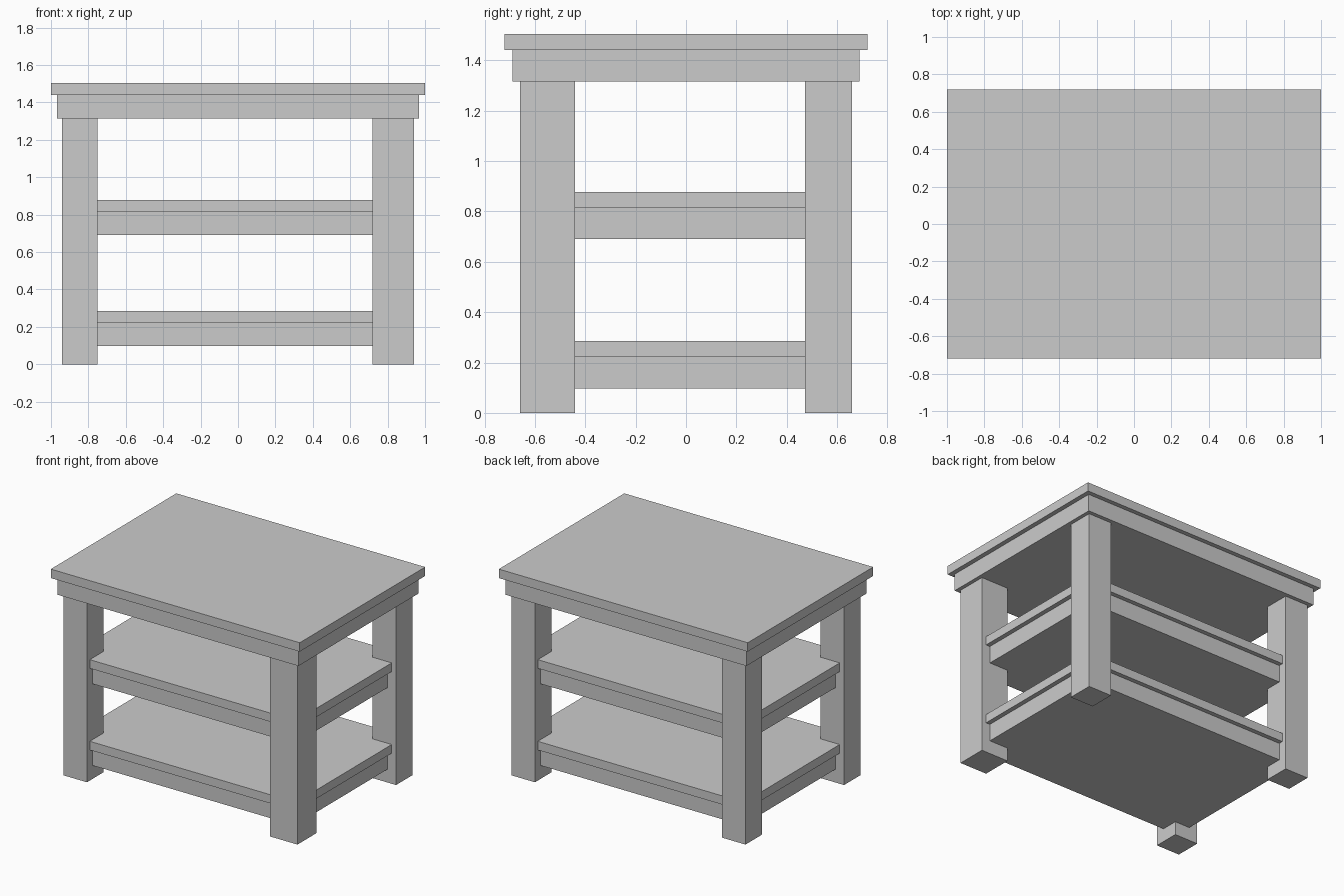
import bpy

# Remove the default cube only
if "Cube" in bpy.data.objects:
    bpy.data.objects.remove(bpy.data.objects["Cube"], do_unlink=True)


def box(name, x, y, z):
    """Add a box spanning the given (low, high) ranges."""
    spans = (x, y, z)
    bpy.ops.mesh.primitive_cube_add(size=1, location=[sum(s) / 2 for s in spans])
    obj = bpy.context.object
    obj.name = name
    obj.scale = [hi - lo for lo, hi in spans]
    bpy.ops.object.transform_apply(location=False, rotation=False, scale=True)
    return obj


def slab(name, half_x, half_y, bottom, top):
    """Add a box centred on the vertical axis."""
    return box(name, (-half_x, half_x), (-half_y, half_y), (bottom, top))


# Table top and the thicker apron below it
APRON_BOTTOM = 1.315
slab("table_top", 1.0, 0.72, 1.44, 1.505)
slab("apron", 0.967, 0.688, APRON_BOTTOM, 1.44)

# Two shelves, each a board on a slightly smaller base
for label, bottom in (("lower", 0.097), ("upper", 0.69)):
    slab(label + "_shelf_base", 0.872, 0.595, bottom, bottom + 0.125)
    slab(label + "_shelf_board", 0.905, 0.627, bottom + 0.125, bottom + 0.188)

# Square legs, flush on the outside; the front leg on the +x side is thicker
LEG_X, LEG_Y = 0.94, 0.66
for side, sx in (("left", 1), ("right", -1)):
    for end, sy in (("front", -1), ("back", 1)):
        width = 0.22 if (side, end) == ("left", "front") else 0.188
        x = sorted((sx * LEG_X, sx * (LEG_X - width)))
        y = sorted((sy * LEG_Y, sy * (LEG_Y - width)))
        box(f"{end}_{side}_leg", x, y, (0, APRON_BOTTOM))
